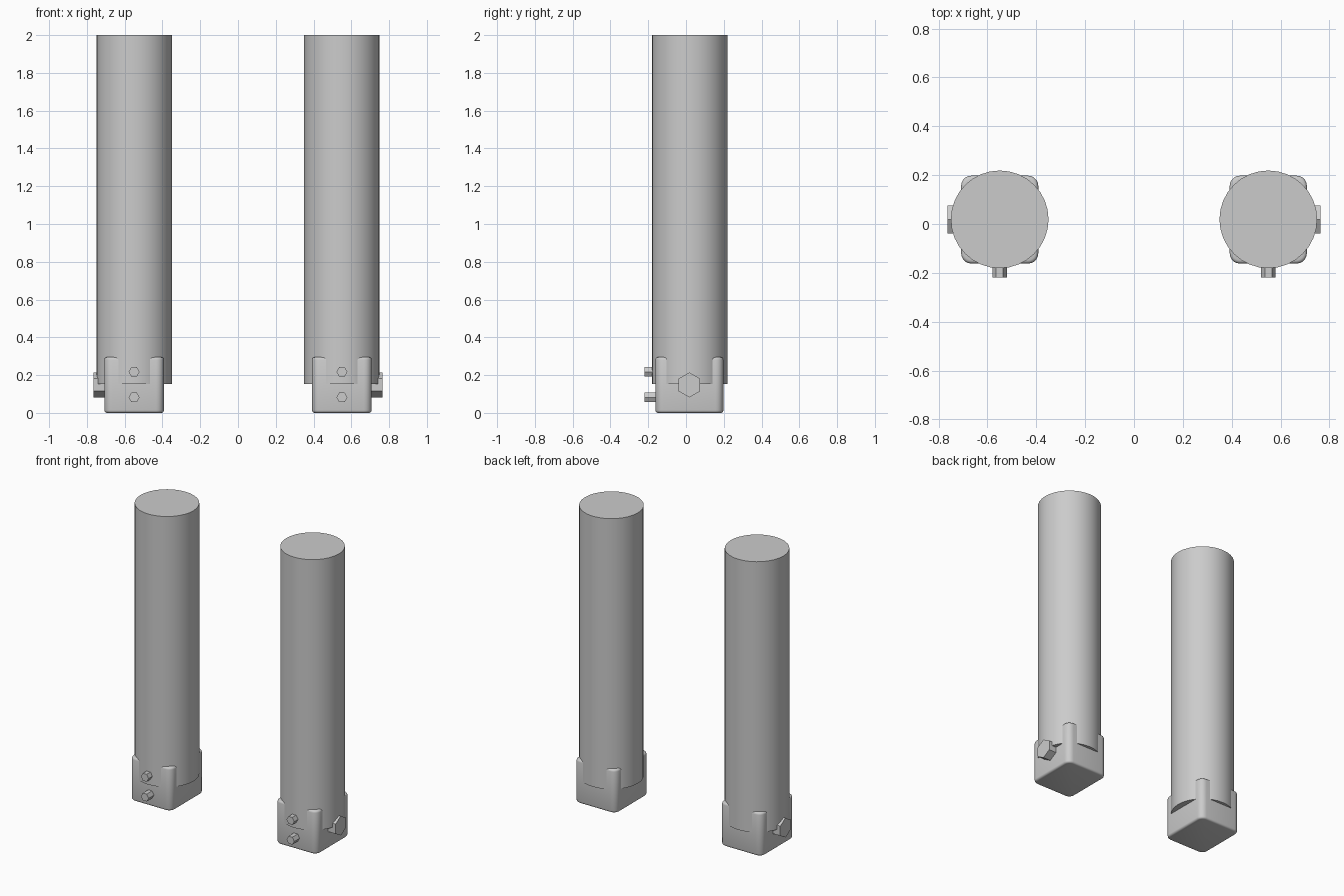
import bpy, bmesh, math
from mathutils import Matrix

if "Cube" in bpy.data.objects:
    bpy.data.objects.remove(bpy.data.objects["Cube"])

CY = 0.019  # leg centre in y


def finish(bm, name, smooth=True):
    bmesh.ops.recalc_face_normals(bm, faces=bm.faces)
    me = bpy.data.meshes.new(name)
    bm.to_mesh(me)
    bm.free()
    ob = bpy.data.objects.new(name, me)
    bpy.context.collection.objects.link(ob)
    if smooth:
        bpy.ops.object.select_all(action='DESELECT')
        ob.select_set(True)
        bpy.context.view_layer.objects.active = ob
        bpy.ops.object.shade_smooth_by_angle(angle=math.radians(35))
    return ob


def prism(name, sides, radius, start, end, smooth=False, turn=0.0):
    """Capped prism running from start to end."""
    axis = end - start
    rot = axis.to_track_quat('Z', 'Y').to_matrix().to_4x4()
    bm = bmesh.new()
    bmesh.ops.create_cone(
        bm, cap_ends=True, segments=sides, radius1=radius, radius2=radius,
        depth=axis.length,
        matrix=Matrix.Translation((start + end) / 2) @ rot @ Matrix.Rotation(turn, 4, 'Z'))
    return finish(bm, name, smooth)


def foot_block(name, cx):
    bm = bmesh.new()
    bmesh.ops.create_cube(bm, size=1, matrix=Matrix.Translation((cx, CY - 0.001, 0.1475))
                          @ Matrix.Diagonal((0.316, 0.36, 0.295, 1)))
    # round the upright corners, then soften the rims
    upright = [e for e in bm.edges if abs(e.verts[0].co.z - e.verts[1].co.z) > 0.1]
    bmesh.ops.bevel(bm, geom=upright, offset=0.042, segments=5, profile=0.5, affect='EDGES')
    rims = [e for e in bm.edges if abs(e.verts[0].co.z - e.verts[1].co.z) < 1e-4]
    bmesh.ops.bevel(bm, geom=rims, offset=0.014, segments=3, profile=0.5, affect='EDGES')
    return finish(bm, name)


from mathutils import Vector as V

for side, s in (("left", -1), ("right", 1)):
    cx = 0.55 * s
    # round post
    prism(side + "_post", 32, 0.2, V((cx, CY, 0.153)), V((cx, CY, 2.0)), True)
    # rounded foot clamp
    foot_block(side + "_foot", cx)
    # two small hex bolts on the front, points up and down
    for i, z in enumerate((0.082, 0.217)):
        b = prism(f"{side}_front_bolt_{i + 1}", 6, 0.029,
                  V((cx, -0.15, z)), V((cx, -0.22, z)), turn=math.pi / 2)
    # large hex bolt on the outer side, points front and back
    prism(side + "_side_bolt", 6, 0.066,
          V((s * 0.69, CY - 0.001, 0.148)), V((s * 0.764, CY - 0.001, 0.148)), turn=0)
